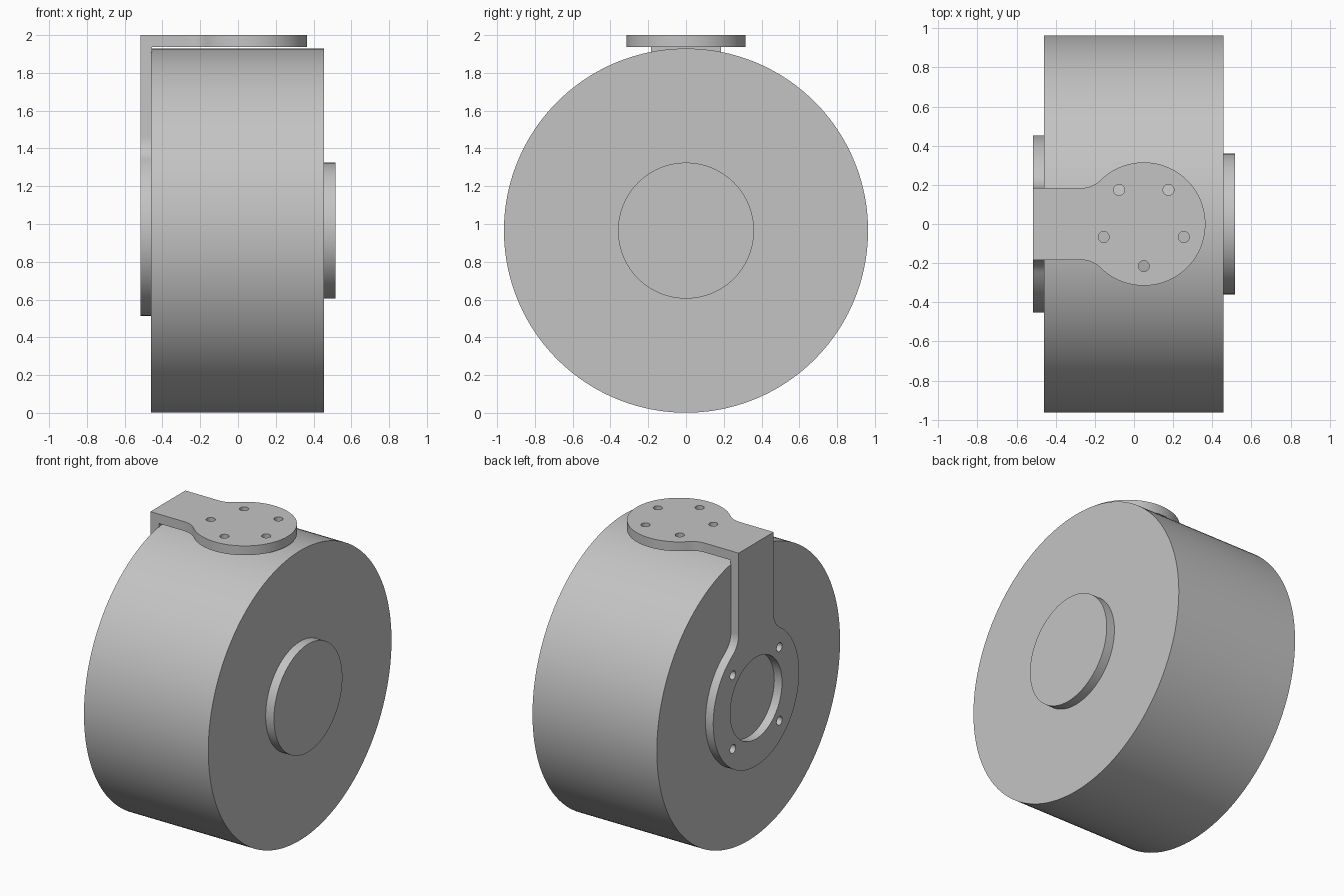
import bpy, bmesh, math
from mathutils import Matrix, Vector

if "Cube" in bpy.data.objects:
    bpy.data.objects.remove(bpy.data.objects["Cube"], do_unlink=True)

grey = bpy.data.materials.new("plain grey")
COLOUR = (0.55, 0.55, 0.55, 1)
grey.diffuse_color = COLOUR
grey.use_nodes = True
grey.node_tree.nodes["Principled BSDF"].inputs["Base Color"].default_value = COLOUR

AXLE_Z = 0.965    # height of the drum axis
THICK = 0.062     # bracket sheet thickness
NECK = 0.184      # half width of the bracket arms
FILLET = 0.14     # blend between arm and round pad
SIDE = 0.517      # overall half width


def finish(bm, name):
    bmesh.ops.recalc_face_normals(bm, faces=bm.faces[:])
    mesh = bpy.data.meshes.new(name)
    bm.to_mesh(mesh)
    bm.free()
    mesh.materials.append(grey)
    obj = bpy.data.objects.new(name, mesh)
    bpy.context.collection.objects.link(obj)
    bpy.ops.object.select_all(action='DESELECT')
    obj.select_set(True)
    bpy.context.view_layer.objects.active = obj
    bpy.ops.object.shade_smooth_by_angle(angle=math.radians(30))


def cylinder_x(name, radius, x0, x1, segments):
    bm = bmesh.new()
    place = Matrix.Translation(((x0 + x1) / 2, 0, AXLE_Z)) @ Matrix.Rotation(math.pi / 2, 4, 'Y')
    bmesh.ops.create_cone(bm, cap_ends=True, segments=segments, radius1=radius,
                          radius2=radius, depth=x1 - x0, matrix=place)
    finish(bm, name)


def arc(cu, cv, radius, a0, a1, n):
    angles = [a0 + (a1 - a0) * i / n for i in range(n + 1)]
    return [(cu + radius * math.cos(a), cv + radius * math.sin(a)) for a in angles]


def pad_outline(radius, length):
    # round pad blended into a straight arm; first and last points are the arm end
    dv = NECK + FILLET
    du = math.sqrt((radius + FILLET) ** 2 - dv ** 2)
    a = math.atan2(dv, du)
    half = [(length, NECK)]
    half += arc(du, dv, FILLET, 1.5 * math.pi, a + math.pi, 12)
    half += arc(0, 0, radius, a, math.pi, 40)[1:]
    return half + [(u, -v) for u, v in reversed(half[:-1])]


def add_plate(bm, radius, length, holes, origin, along, outward):
    # flat plate with holes; its arm end is mitred and left open for welding
    origin, along, outward = Vector(origin), Vector(along), Vector(outward)
    across = Vector((0, 1, 0))
    loops = [pad_outline(radius, length)]
    loops += [arc(u, v, r, 0, 2 * math.pi, n)[:-1] for u, v, r, n in holes]
    layers = []
    for depth in (0, THICK):
        rings, edges = [], []
        for loop in loops:
            ring = []
            for u, v in loop:
                if u == length:
                    u -= depth
                ring.append(bm.verts.new(origin + along * u + across * v - outward * depth))
            edges += [bm.edges.new((ring[i - 1], ring[i])) for i in range(len(ring))]
            rings.append(ring)
        bmesh.ops.triangle_fill(bm, use_beauty=True, edges=edges, normal=outward)
        layers.append(rings)
    for k, (outer, inner) in enumerate(zip(*layers)):
        for i in range(1 if k == 0 else 0, len(outer)):
            bm.faces.new((outer[i - 1], outer[i], inner[i], inner[i - 1]))


# drum and end boss
cylinder_x("drum", 0.964, -0.46, 0.456, 160)
cylinder_x("end_boss", 0.36, 0.45, SIDE, 96)

# folded bracket: top pad with five bolt holes, side pad with bore and four bolt holes
bm = bmesh.new()
top_x = 0.05
top_holes = []
for i in range(5):
    a = math.radians(90 + 72 * i)
    top_holes.append((0.215 * math.cos(a), -0.215 * math.sin(a), 0.028, 24))
add_plate(bm, 0.315, top_x + SIDE, top_holes, (top_x, 0, 2), (-1, 0, 0), (0, 0, 1))

side_holes = [(0, 0, 0.272, 64)]
side_holes += [(0.245 * s, 0.245 * t, 0.029, 24) for s in (-1, 1) for t in (-1, 1)]
add_plate(bm, 0.452, 2 - AXLE_Z, side_holes, (-SIDE, 0, AXLE_Z), (0, 0, 1), (-1, 0, 0))
bmesh.ops.remove_doubles(bm, verts=bm.verts[:], dist=0.0005)
finish(bm, "mounting_bracket")
